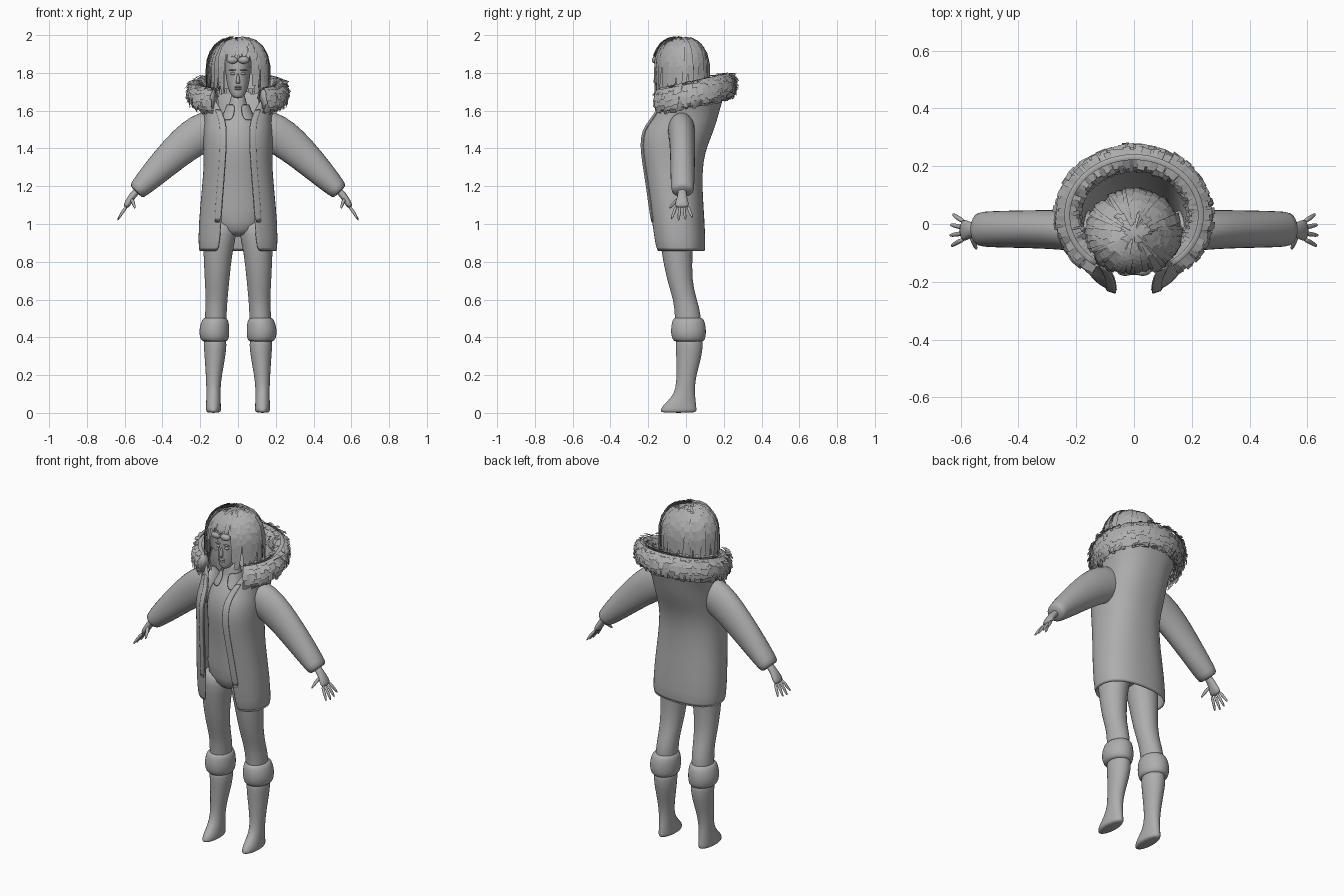
import bpy, bmesh, math, random
from mathutils import Vector

random.seed(4)
if "Cube" in bpy.data.objects:
    bpy.data.objects.remove(bpy.data.objects["Cube"], do_unlink=True)

grey = bpy.data.materials.new("plain grey")
grey.use_nodes = True
grey.diffuse_color = (0.42, 0.42, 0.42, 1)
grey.node_tree.nodes["Principled BSDF"].inputs["Base Color"].default_value = (0.42, 0.42, 0.42, 1)


def finish(name, bm, smooth=True, mirror=False, subsurf=0, thick=0, recalc=True):
    """Turn a bmesh into a named object with the usual modifiers."""
    if recalc:
        bmesh.ops.recalc_face_normals(bm, faces=bm.faces)
    for f in bm.faces:
        f.smooth = smooth
    me = bpy.data.meshes.new(name)
    bm.to_mesh(me)
    bm.free()
    me.materials.append(grey)
    ob = bpy.data.objects.new(name, me)
    bpy.context.collection.objects.link(ob)
    if mirror:
        ob.modifiers.new("mirror", 'MIRROR').use_clip = False
    if thick:
        s = ob.modifiers.new("thickness", 'SOLIDIFY')
        s.thickness, s.offset = thick, -1
    if subsurf:
        s = ob.modifiers.new("smooth", 'SUBSURF')
        s.levels = s.render_levels = subsurf
    return ob


def loft(bm, rings, closed=True):
    """Skin a list of rings; closed rings get end caps."""
    rows = [[bm.verts.new(p) for p in r] for r in rings]
    n = len(rows[0])
    for a, b in zip(rows, rows[1:]):
        for j in range(n if closed else n - 1):
            k = (j + 1) % n
            bm.faces.new((a[j], a[k], b[k], b[j]))
    if closed:
        bm.faces.new(rows[0][::-1])
        bm.faces.new(rows[-1])


def stack(name, rows, sides=18, **kw):
    """Horizontal oval rings: centre x, centre y, z, radius x, radius y."""
    bm = bmesh.new()
    loft(bm, [[(cx + rx * math.sin(math.tau * i / sides), cy - ry * math.cos(math.tau * i / sides), z)
               for i in range(sides)] for cx, cy, z, rx, ry in rows])
    return finish(name, bm, subsurf=1, **kw)


def tube(name, rows, sides=14, **kw):
    """Limb along a path: x, y, z, radius across, radius in depth."""
    bm = bmesh.new()
    pts = [Vector(r[:3]) for r in rows]
    rings = []
    for i, r in enumerate(rows):
        t = (pts[min(i + 1, len(pts) - 1)] - pts[max(i - 1, 0)]).normalized()
        d = Vector((0, 1, 0))
        d = (d - t * d.dot(t)).normalized()
        b = t.cross(d)
        rings.append([pts[i] + b * r[3] * math.cos(a) + d * r[4] * math.sin(a)
                      for a in (math.tau * j / sides for j in range(sides))])
    loft(bm, rings)
    return finish(name, bm, subsurf=1, mirror=True, **kw)


def ball(name, loc, size, mirror=False):
    bm = bmesh.new()
    bmesh.ops.create_uvsphere(bm, u_segments=16, v_segments=10, radius=1)
    bmesh.ops.scale(bm, vec=size, verts=bm.verts)
    bmesh.ops.translate(bm, vec=loc, verts=bm.verts)
    return finish(name, bm, mirror=mirror)


# Legs, boots and boot cuffs
stack("leg", [(.12, .01, .40, .058, .065), (.118, .012, .52, .058, .072), (.113, -.005, .60, .058, .062),
              (.111, -.035, .70, .066, .067), (.107, -.048, .85, .077, .083),
              (.096, -.05, .95, .092, .093), (.09, -.05, 1.03, .085, .085)], mirror=True)
stack("boot", [(.13, -.04, 0, .036, .094), (.13, -.04, .012, .041, .098), (.13, -.035, .04, .04, .09),
               (.13, -.014, .08, .038, .064), (.13, -.004, .13, .038, .05), (.128, .002, .2, .043, .053),
               (.122, .015, .29, .055, .067), (.121, .018, .36, .062, .074), (.121, .018, .42, .06, .07)], mirror=True)
stack("boot_cuff", [(.122, .015, .375, .062, .074), (.124, .015, .385, .074, .086), (.126, .013, .42, .082, .095),
                    (.124, .013, .46, .079, .093), (.121, .012, .495, .07, .084),
                    (.12, .012, .508, .055, .07)], mirror=True)

# Torso with neck, and head
stack("torso", [(0, -.05, .93, .06, .07), (0, -.05, 1.0, .165, .1), (0, -.06, 1.15, .14, .092),
                (0, -.07, 1.3, .13, .098), (0, -.075, 1.42, .14, .112), (0, -.065, 1.52, .125, .095),
                (0, -.055, 1.58, .08, .065), (0, -.05, 1.61, .046, .046), (0, -.055, 1.7, .042, .045)])
stack("head", [(0, -.122, 1.665, .018, .018), (0, -.112, 1.68, .036, .038), (0, -.09, 1.71, .051, .063),
               (0, -.07, 1.75, .061, .085), (0, -.06, 1.8, .068, .093), (0, -.055, 1.86, .071, .1),
               (0, -.05, 1.92, .055, .08), (0, -.05, 1.95, .02, .03)])
stack("nose", [(0, -.155, 1.742, .014, .014), (0, -.162, 1.755, .012, .016),
               (0, -.152, 1.80, .005, .008)], sides=8)
for lip, z in (("upper_lip", 1.725), ("lower_lip", 1.715)):
    ball(lip, (0, -.149, z), (.02, .01, .006))
ball("eye", (.027, -.144, 1.796), (.014, .009, .007), mirror=True)
ball("brow", (.028, -.149, 1.815), (.02, .007, .004), mirror=True)

# Goggles pushed up on the forehead
ball("goggle_lens", (.03, -.16, 1.868), (.03, .02, .02), mirror=True)
stack("goggle_strap", [(0, -.055, 1.86, .078, .107), (0, -.055, 1.875, .079, .108)])

# Coat: open rings given as height, half width, front y, back y, half gap, tilt
COAT = [(.85, .21, -.17, .105, .10, 0), (1.0, .21, -.19, .10, .09, 0), (1.2, .19, -.215, .085, .075, 0),
        (1.33, .18, -.235, .09, .065, 0), (1.42, .185, -.245, .115, .06, 0), (1.5, .185, -.235, .15, .06, 0),
        (1.57, .18, -.195, .175, .065, .1), (1.64, .20, -.165, .2, .09, .2), (1.7, .225, -.14, .225, .13, .25)]


def coat_ring(row, n, span=None, grow=0.0):
    z, w, yf, yb, gap, tilt = row
    e = .85
    g = math.asin((gap / w) ** (1 / e))
    end = g + span if span else math.tau - g
    pts = []
    for i in range(n):
        t = g + (end - g) * i / (n - 1)
        s, c = math.sin(t), math.cos(t)
        x = (w + grow) * math.copysign(abs(s) ** e, s)
        y = (yf + yb) / 2 - ((yb - yf) / 2 + grow) * math.copysign(abs(c) ** e, c)
        pts.append((x, y, z + tilt * y))
    return pts


bm = bmesh.new()
loft(bm, [coat_ring(r, 36) for r in COAT], closed=False)
finish("coat_and_hood", bm, subsurf=1, thick=.012, recalc=False)
bm = bmesh.new()
loft(bm, [coat_ring(r, 5, .2, .006) for r in COAT[1:8]], closed=False)
finish("coat_front_band", bm, subsurf=1, thick=.008, mirror=True, recalc=False)
bm = bmesh.new()
loft(bm, [coat_ring(r, 20) for r in ((1.55, .1, -.15, .02, .03, 0), (1.6, .07, -.125, .01, .015, 0),
                                     (1.635, .062, -.115, .01, .02, 0))], closed=False)
finish("shirt_collar", bm, subsurf=1, thick=.006, recalc=False)

# Sleeves and hands
tube("sleeve", [(.1, -.025, 1.51, .09, .07), (.16, -.025, 1.5, .108, .075), (.24, -.02, 1.455, .105, .072),
                (.33, -.018, 1.38, .092, .068), (.45, -.018, 1.262, .073, .066), (.525, -.018, 1.185, .055, .063),
                (.542, -.018, 1.168, .048, .058)])
tube("palm", [(.52, -.02, 1.19, .022, .026), (.56, -.02, 1.15, .019, .024), (.58, -.022, 1.115, .02, .038),
              (.598, -.022, 1.085, .014, .042)], sides=10)
for i, (name, reach) in enumerate((("index_finger", .9), ("middle_finger", 1), ("ring_finger", .95), ("little_finger", .8))):
    y0, y1 = -.052 + i * .02, -.078 + i * .038
    tube(name, [(.588, y0, 1.095, .01, .01), (.588 + .03 * reach, (y0 + y1) / 2, 1.095 - .04 * reach, .01, .01),
                (.588 + .052 * reach, y1, 1.095 - .08 * reach, .005, .006)], sides=6)
tube("thumb", [(.565, -.035, 1.135, .013, .013), (.553, -.065, 1.11, .011, .011),
               (.545, -.09, 1.08, .006, .006)], sides=6)


# Fur trim: a core roll covered with overlapping ragged tufts
def fur_point(t, a, size=1.0):
    y = .03 - .20 * math.cos(t)
    return Vector(((.23 + .038 * size * math.cos(a)) * math.sin(t),
                   y - .038 * size * math.cos(a) * math.cos(t),
                   1.69 + .22 * y + .062 * size * math.sin(a)))


START, END, COUNT = .6, math.tau - .6, 84
bm = bmesh.new()
loft(bm, [[fur_point(START + (END - START) * i / 40, math.tau * j / 14, .85) for j in range(14)] for i in range(41)])
finish("fur_core", bm)
bm = bmesh.new()
step = (END - START) / COUNT
for row in range(13):
    a = math.radians(-75 + row * 25)
    for i in range(COUNT):
        t = START + step * (i + random.uniform(-.4, .4))
        fall = math.radians(random.uniform(28, 48)) * (1 if a < 1.6 else -1)
        tip = random.uniform(1.1, 1.4)
        q = [bm.verts.new(p) for p in (fur_point(t, a), fur_point(t, a - fall, tip),
                                       fur_point(t + step * 1.5, a - fall, tip + random.uniform(-.1, .1)),
                                       fur_point(t + step * 1.5, a))]
        face = bm.faces.new(q)
        if a > 1.6:
            face.normal_flip()
finish("fur_tufts", bm, smooth=False, recalc=False)

# Hair: a rounded cap with the face cut out, covered with hanging locks
HEAD = Vector((0, -.03, 1.825))


def hair_point(phi, theta, size, low):
    ring = math.sin(min(theta, math.pi / 2)) ** .8 * size
    z = HEAD.z + .16 * size * math.cos(theta) if theta < math.pi / 2 else HEAD.z - .12 * (theta - math.pi / 2)
    return Vector((.16 * ring * math.sin(phi), HEAD.y - .148 * ring * math.cos(phi), max(z, low)))


bm = bmesh.new()
bmesh.ops.create_uvsphere(bm, u_segments=32, v_segments=20, radius=1)
bmesh.ops.scale(bm, vec=(.15, .138, .155), verts=bm.verts)
bmesh.ops.translate(bm, vec=HEAD, verts=bm.verts)
gone = [v for v in bm.verts if v.co.z < 1.71 or (v.co.z < 1.89 and v.co.y < -.08 and abs(v.co.x) < .095)]
bmesh.ops.delete(bm, geom=gone, context='VERTS')
finish("hair_cap", bm)

bm = bmesh.new()
for i in range(170):
    phi = math.tau * i / 170 + random.uniform(-.1, .1)
    front = min(phi % math.tau, math.tau - phi % math.tau)
    top = random.uniform(.05, .5)
    last = random.uniform(1.0, 1.25) if front < .5 else random.uniform(2.1, 2.75)
    size, width, swirl = random.uniform(.95, 1.06), random.uniform(.06, .13), random.uniform(-.2, .2)
    prev = None
    for k in range(7):
        s = k / 6
        th = top + (last - top) * s
        w = width * (1.2 - s * .75)
        c = phi + swirl * s * (0 if front < .8 else 1)
        pair = [bm.verts.new(hair_point(c + d * w, th, size + d * .015, 1.67)) for d in (-1, 1)]
        if prev:
            bm.faces.new((prev[0], pair[0], pair[1], prev[1]))
        prev = pair
finish("hair_locks", bm, smooth=False, recalc=False)
